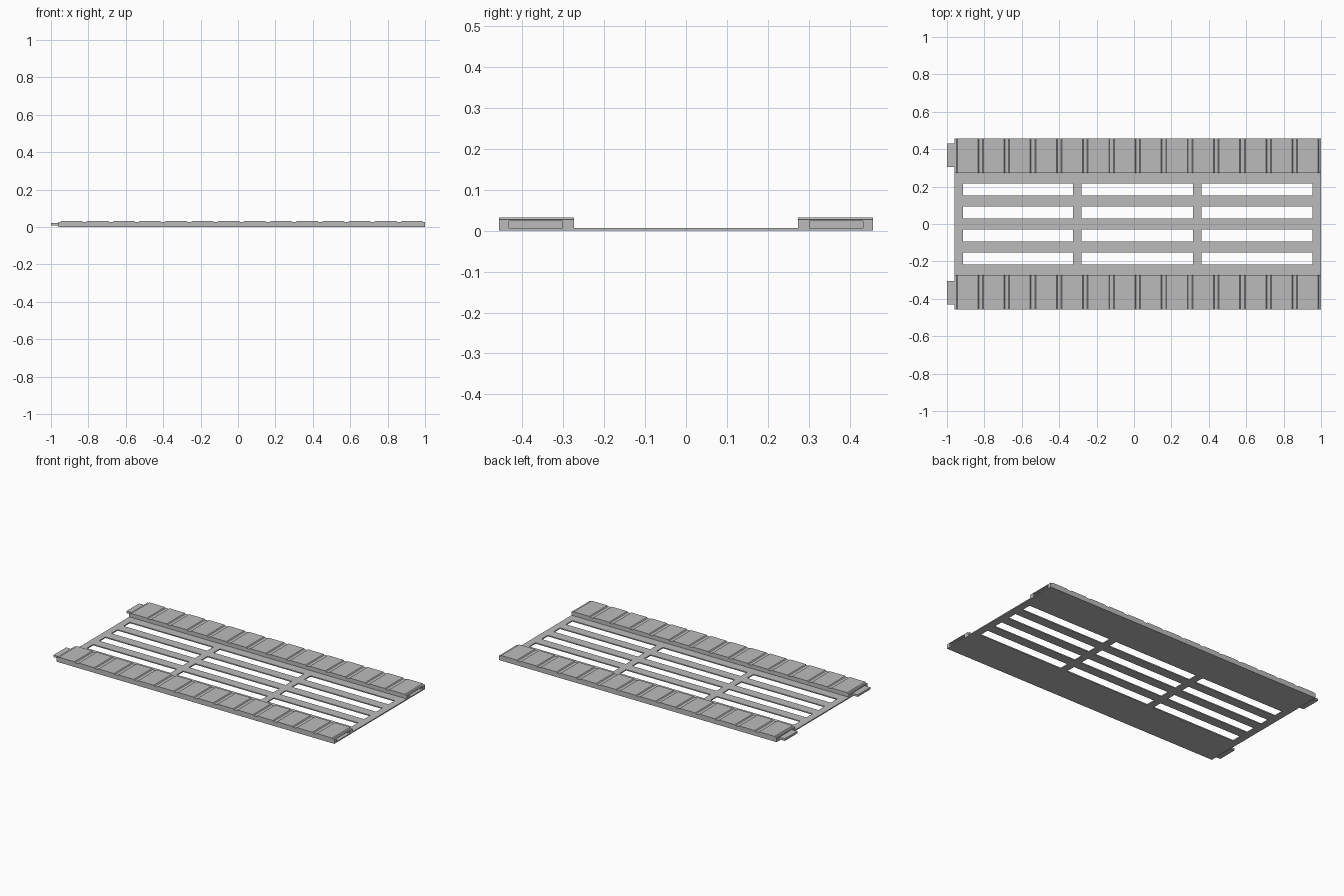
import bpy, bmesh

cube = bpy.data.objects.get("Cube")
if cube:
    bpy.data.objects.remove(cube, do_unlink=True)

grey = bpy.data.materials.new("plain_grey")
grey.use_nodes = True
colour = (0.5, 0.5, 0.5, 1)
grey.diffuse_color = colour
grey.node_tree.nodes["Principled BSDF"].inputs["Base Color"].default_value = colour

LEFT, RIGHT = -0.96, 1.0
INNER, OUTER = 0.274, 0.457
BODY, TOP, SHEET = 0.028, 0.033, 0.007


def finish(name, bm):
    bmesh.ops.recalc_face_normals(bm, faces=bm.faces[:])
    mesh = bpy.data.meshes.new(name)
    bm.to_mesh(mesh)
    bm.free()
    mesh.materials.append(grey)
    obj = bpy.data.objects.new(name, mesh)
    bpy.context.collection.objects.link(obj)
    return obj


def grid_plate(name, us, vs, is_hole, place, offset):
    """Flat grid of cells with holes, extruded into a solid along offset."""
    bm = bmesh.new()
    for i in range(len(us) - 1):
        for j in range(len(vs) - 1):
            if not is_hole(i, j):
                corners = [(us[i], vs[j]), (us[i + 1], vs[j]),
                           (us[i + 1], vs[j + 1]), (us[i], vs[j + 1])]
                bm.faces.new([bm.verts.new(place(u, v)) for u, v in corners])
    bmesh.ops.remove_doubles(bm, verts=bm.verts[:], dist=0.0001)
    ext = bmesh.ops.extrude_face_region(bm, geom=bm.faces[:], use_keep_orig=True)
    moved = [g for g in ext["geom"] if isinstance(g, bmesh.types.BMVert)]
    bmesh.ops.translate(bm, verts=moved, vec=offset)
    return finish(name, bm)


def box(name, x0, x1, y0, y1, z0, z1):
    bm = bmesh.new()
    bmesh.ops.create_cube(bm, size=1)
    for v in bm.verts:
        v.co = (x1 if v.co.x > 0 else x0, y1 if v.co.y > 0 else y0,
                z1 if v.co.z > 0 else z0)
    return finish(name, bm)


# Slotted sheet between the rails
slot_x = [LEFT, -0.915, -0.325, -0.28, 0.315, 0.36, 0.955, RIGHT]
half_y = [0.03, 0.093, 0.153, 0.217, INNER]
slot_y = [-y for y in reversed(half_y)] + half_y
grid_plate("slotted_sheet", slot_x, slot_y,
           lambda i, j: i % 2 == 1 and j % 2 == 1,
           lambda x, y: (x, y, 0), (0, 0, SHEET))


def ridged_profile(x0, x1, count=14, gap=0.02, slope=0.005):
    """Side outline of a rail: flat base, row of low pads on top."""
    points = [(x1, 0), (x0, 0), (x0, BODY)]
    pitch = (x1 - x0) / count
    for k in range(count):
        a = x0 + k * pitch + gap / 2
        b = x0 + (k + 1) * pitch - gap / 2
        points += [(a, BODY), (a + slope, TOP), (b - slope, TOP), (b, BODY)]
    return points + [(x1, BODY)]


# Rails with pads, end sockets and connecting tabs
SOCKET_END = 0.04
for side, sign in (("left", 1), ("right", -1)):
    bm = bmesh.new()
    outline = [bm.verts.new((x, sign * INNER, z))
               for x, z in ridged_profile(LEFT, RIGHT)]
    face = bm.faces.new(outline)
    ext = bmesh.ops.extrude_face_region(bm, geom=[face], use_keep_orig=True)
    moved = [g for g in ext["geom"] if isinstance(g, bmesh.types.BMVert)]
    bmesh.ops.translate(bm, verts=moved, vec=(0, sign * (OUTER - INNER), 0))
    rail = finish(side + "_rail", bm)

    y0, y1 = sorted((sign * 0.302, sign * 0.433))
    cutter = box(side + "_socket_cutter", RIGHT - SOCKET_END, RIGHT + 0.1,
                 y0, y1, 0.007, 0.024)
    cutter.hide_render = True
    cutter.hide_viewport = True
    cut = rail.modifiers.new("socket", "BOOLEAN")
    cut.operation = "DIFFERENCE"
    cut.solver = "EXACT"
    cut.object = cutter

    box(side + "_tab", -1.0, LEFT, y0 + 0.002, y1 - 0.002, 0.009, 0.022)
